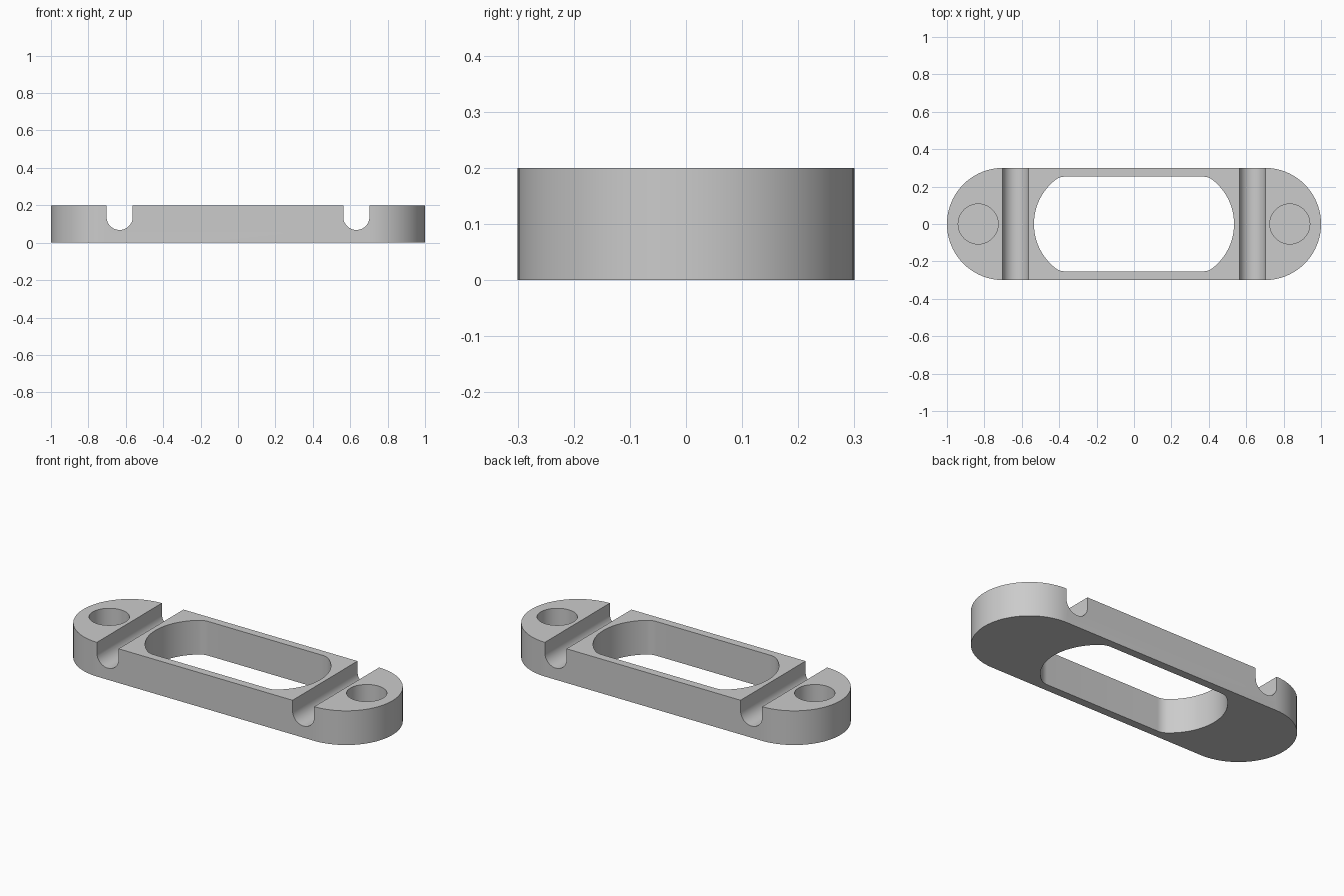
import bpy, bmesh, math
from mathutils import Matrix

if "Cube" in bpy.data.objects:
    bpy.data.objects.remove(bpy.data.objects["Cube"], do_unlink=True)

LENGTH, RADIUS, HEIGHT = 2.0, 0.3, 0.2
END_X = LENGTH / 2 - RADIUS

grey = bpy.data.materials.new("plain grey")
grey.use_nodes = True
grey.diffuse_color = (0.6, 0.6, 0.6, 1)
grey.node_tree.nodes["Principled BSDF"].inputs["Base Color"].default_value = (0.6, 0.6, 0.6, 1)


def arc(cx, cy, r, start, end, steps):
    """Points along an arc, angles in radians."""
    return [(cx + r * math.cos(start + (end - start) * i / steps),
             cy + r * math.sin(start + (end - start) * i / steps))
            for i in range(steps + 1)]


def prism(name, outline, low, high, matrix=Matrix()):
    """Extrude a closed outline from low to high, then transform it."""
    bm = bmesh.new()
    face = bm.faces.new([bm.verts.new((x, y, low)) for x, y in outline])
    grown = bmesh.ops.extrude_face_region(bm, geom=[face])["geom"]
    bmesh.ops.translate(bm, vec=(0, 0, high - low),
                        verts=[v for v in grown if isinstance(v, bmesh.types.BMVert)])
    bm.transform(matrix)
    bmesh.ops.recalc_face_normals(bm, faces=bm.faces)
    mesh = bpy.data.meshes.new(name)
    bm.to_mesh(mesh)
    bm.free()
    mesh.materials.append(grey)
    obj = bpy.data.objects.new(name, mesh)
    bpy.context.collection.objects.link(obj)
    return obj


def cut(target, cutter):
    """Subtract the cutter and remove it afterwards."""
    cutter.hide_render = True
    mod = target.modifiers.new("cut", "BOOLEAN")
    mod.operation, mod.solver, mod.object = "DIFFERENCE", "EXACT", cutter
    bpy.context.view_layer.objects.active = target
    bpy.ops.object.modifier_apply(modifier=mod.name)
    bpy.data.objects.remove(cutter, do_unlink=True)


# Stadium-shaped plate
half = math.pi / 2
plate = prism("plate", arc(END_X, 0, RADIUS, -half, half, 40)
              + arc(-END_X, 0, RADIUS, half, 3 * half, 40), 0, HEIGHT)

# Central window: bowed ends blending into straight sides through small fillets
bow_r, bow_x, side_y, fillet = 0.3, 0.235, 0.253, 0.083
fillet_y = side_y - fillet
fillet_x = bow_x + math.sqrt((bow_r - fillet) ** 2 - fillet_y ** 2)
blend = math.atan2(fillet_y, fillet_x - bow_x)
right_end = (arc(fillet_x, -fillet_y, fillet, -half, -blend, 8)[:-1]
             + arc(bow_x, 0, bow_r, -blend, blend, 24)
             + arc(fillet_x, fillet_y, fillet, blend, half, 8)[1:])
cut(plate, prism("window_cutter", right_end + [(-x, -y) for x, y in right_end], -0.1, 0.4))

# Round-bottomed grooves across the plate, and blind holes in the rounded ends
groove_r, floor_z = 0.07, 0.068
upright = Matrix.Rotation(half, 4, "X")
for side in (-1, 1):
    x = side * 0.633
    profile = arc(x, floor_z + groove_r, groove_r, math.pi, 2 * math.pi, 24)
    profile += [(x + groove_r, 0.3), (x - groove_r, 0.3)]
    cut(plate, prism("groove_cutter", profile, -0.5, 0.5, upright))
    circle = arc(side * 0.833, 0, 0.107, 0, 2 * math.pi, 48)[:-1]
    cut(plate, prism("hole_cutter", circle, floor_z, 0.4))

bpy.ops.object.select_all(action="DESELECT")
plate.select_set(True)
bpy.context.view_layer.objects.active = plate
bpy.ops.object.shade_smooth_by_angle(angle=math.radians(30))
